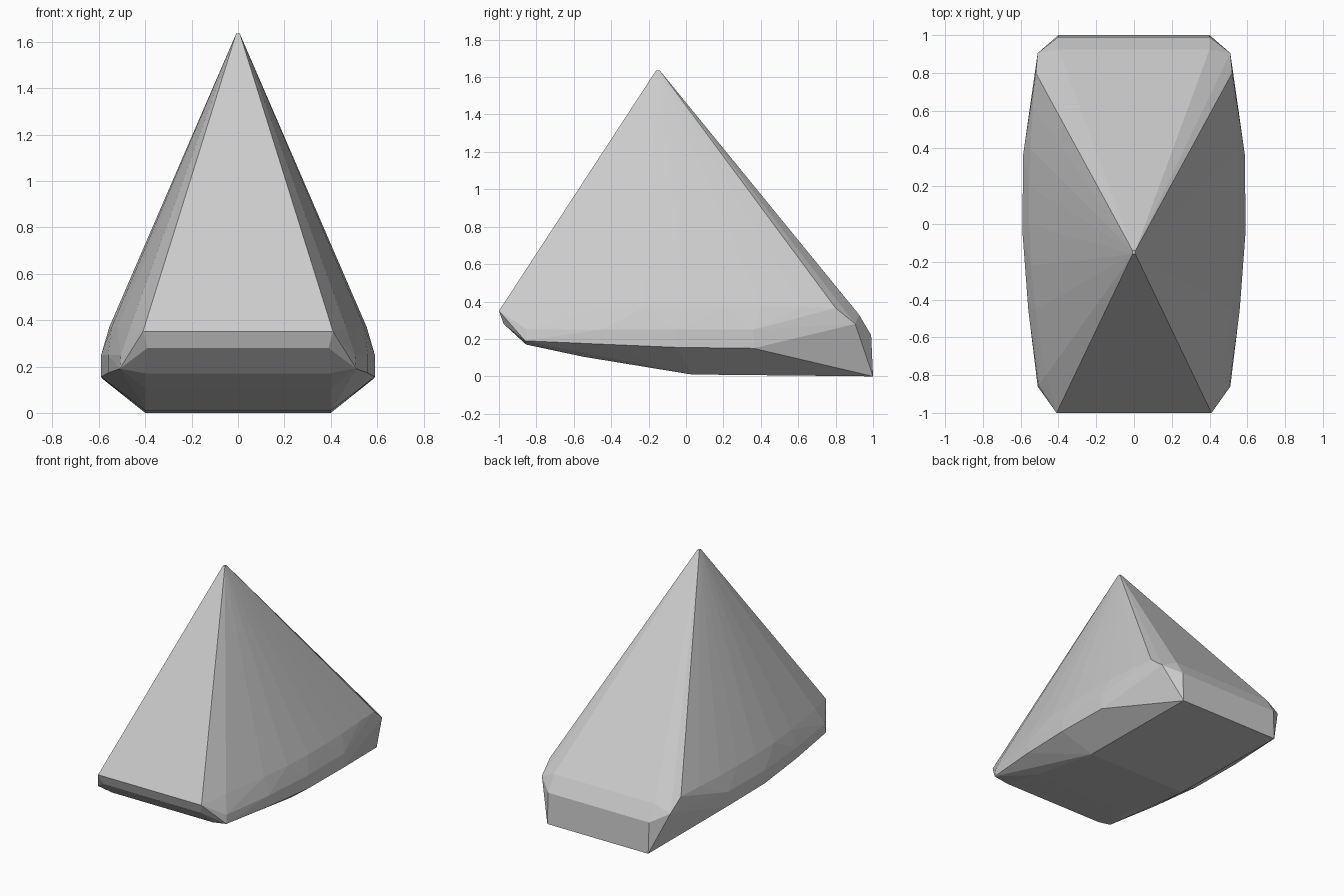
import bpy, bmesh

if "Cube" in bpy.data.objects:
    bpy.data.objects.remove(bpy.data.objects["Cube"])

# Key points of the right half; the faceted solid is their mirrored hull
tip = [(0.008, -0.16, 1.635), (0.008, -0.14, 1.635)]
front = [(0.41, -1.0, 0.35), (0.39, -0.975, 0.28), (0.40, -0.855, 0.17), (0.51, -0.86, 0.19)]
base = [(0.40, -0.55, 0.105), (0.40, 0.03, 0.01), (0.40, 1.0, 0.0)]
back = [(0.40, 0.99, 0.22), (0.40, 0.925, 0.33), (0.51, 0.905, 0.28), (0.52, 0.80, 0.365)]

# Curved belt: low edge, high edge and start of the cone-like flank
belt = []
for x, y, z in [(0.56, -0.45, 0.172), (0.59, -0.05, 0.155), (0.588, 0.36, 0.15)]:
    belt += [(x, y, z), (x, y, 0.25)]
belt += [(0.505, -0.85, 0.25)]
flank = [(0.465, -0.80, 0.37), (0.52, -0.45, 0.37), (0.545, -0.22, 0.37),
         (0.555, 0.0, 0.37), (0.555, 0.2, 0.37), (0.55, 0.4, 0.37), (0.535, 0.62, 0.37)]

bm = bmesh.new()
for x, y, z in tip + front + base + back + belt + flank:
    for s in (1, -1):
        bm.verts.new((s * x, y, z))
res = bmesh.ops.convex_hull(bm, input=bm.verts)
loose = [v for v in bm.verts if not v.link_faces]
bmesh.ops.delete(bm, geom=loose, context='VERTS')
bmesh.ops.dissolve_limit(bm, angle_limit=0.01, verts=bm.verts, edges=bm.edges)
bmesh.ops.recalc_face_normals(bm, faces=bm.faces)

mesh = bpy.data.meshes.new("faceted_stone")
bm.to_mesh(mesh)
bm.free()
stone = bpy.data.objects.new("faceted_stone", mesh)
bpy.context.collection.objects.link(stone)

mat = bpy.data.materials.new("light_grey")
mat.diffuse_color = (0.6, 0.6, 0.6, 1)
mat.use_nodes = True
mat.node_tree.nodes["Principled BSDF"].inputs["Base Color"].default_value = mat.diffuse_color
mesh.materials.append(mat)
